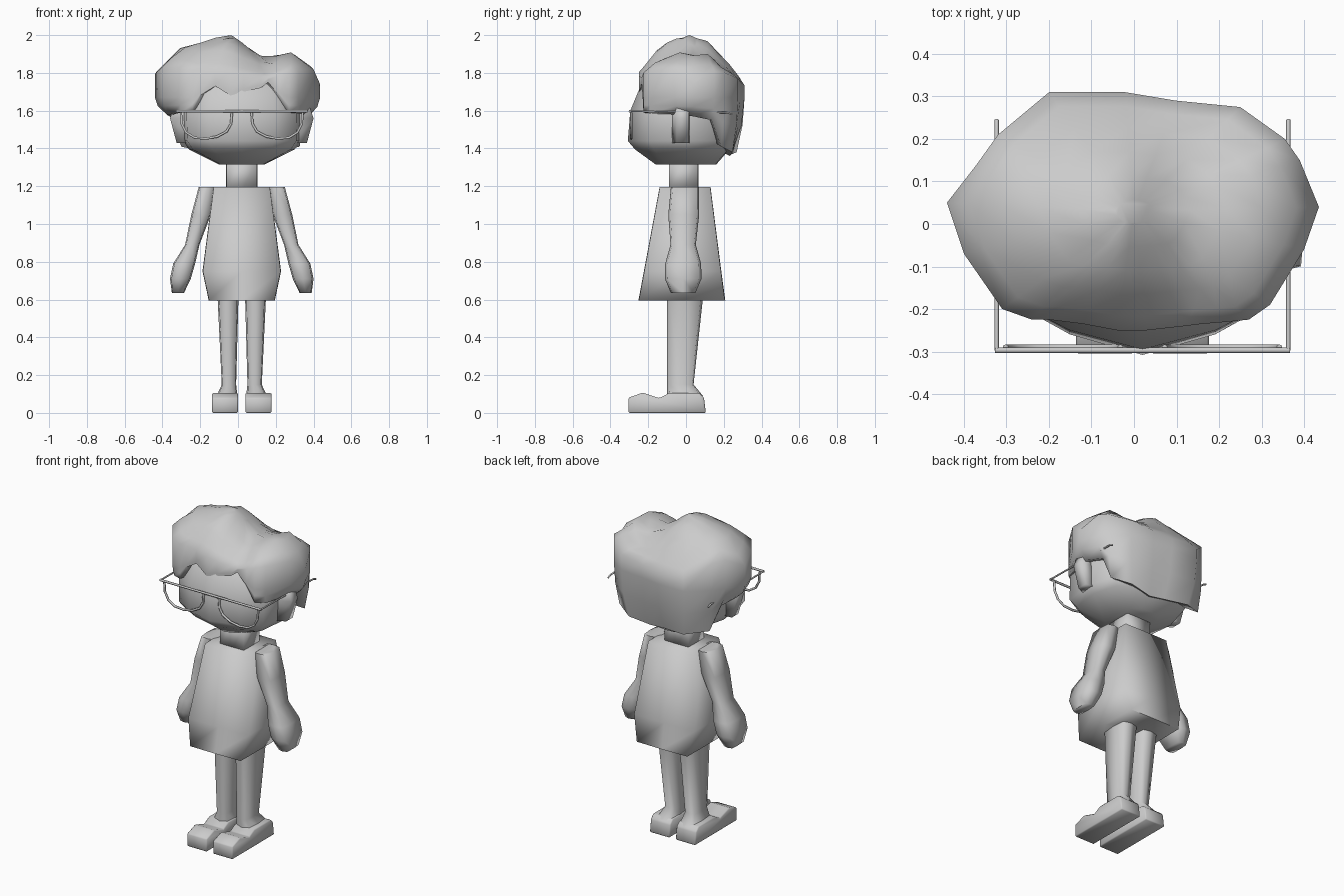
import bpy, bmesh, math

if "Cube" in bpy.data.objects:
    bpy.data.objects.remove(bpy.data.objects["Cube"])

CX = 0.02  # mirror plane of the figure
mat = bpy.data.materials.new("plain grey")
mat.diffuse_color = (0.6, 0.6, 0.6, 1)
mat.use_nodes = True
mat.node_tree.nodes["Principled BSDF"].inputs["Base Color"].default_value = mat.diffuse_color


def skin(name, rings, angle=40):
    """Join closed rings of points into a capped solid."""
    bm = bmesh.new()
    vs = [[bm.verts.new(p) for p in r] for r in rings]
    n = len(vs[0])
    for a, b in zip(vs, vs[1:]):
        for i in range(n):
            j = (i + 1) % n
            bm.faces.new((a[i], a[j], b[j], b[i]))
    bm.faces.new(vs[0][::-1])
    bm.faces.new(vs[-1])
    bmesh.ops.recalc_face_normals(bm, faces=bm.faces)
    me = bpy.data.meshes.new(name)
    bm.to_mesh(me)
    bm.free()
    me.materials.append(mat)
    ob = bpy.data.objects.new(name, me)
    bpy.context.collection.objects.link(ob)
    bpy.ops.object.select_all(action='DESELECT')
    bpy.context.view_layer.objects.active = ob
    ob.select_set(True)
    bpy.ops.object.shade_smooth_by_angle(angle=math.radians(angle))
    return ob


def ring(cx, cy, z, rx, ry, n=8, p=0.4):
    """Rounded-box cross-section; a smaller p is boxier."""
    out = []
    for i in range(n):
        a = 2 * math.pi * i / n
        c, s = round(math.cos(a), 6), round(math.sin(a), 6)
        out.append((cx + rx * math.copysign(abs(c) ** p, c),
                    cy + ry * math.copysign(abs(s) ** p, s), z))
    return out


def lerp(table, x):
    if x <= table[0][0]:
        return table[0][1]
    for (a, va), (b, vb) in zip(table, table[1:]):
        if x <= b:
            return va + (vb - va) * (x - a) / (b - a)
    return table[-1][1]


def tube(name, pts, r=0.007):
    cu = bpy.data.curves.new(name, 'CURVE')
    cu.dimensions = '3D'
    cu.bevel_depth = r
    cu.bevel_resolution = 1
    cu.use_fill_caps = True
    sp = cu.splines.new('POLY')
    sp.points.add(len(pts) - 1)
    for q, p in zip(sp.points, pts):
        q.co = (*p, 1)
    cu.materials.append(mat)
    bpy.context.collection.objects.link(bpy.data.objects.new(name, cu))


# Dress and neck: boxy sections
skin("dress", [ring(CX, y, z, rx, ry, 8, 0.03) for z, rx, y, ry in
               [(0.595, 0.175, -0.022, 0.23), (0.75, 0.208, -0.018, 0.205),
                (1.195, 0.15, -0.005, 0.135)]], 95)
skin("neck", [ring(CX, -0.012, z, 0.083, 0.078, 8, 0.05) for z in (1.17, 1.35)], 95)

# Head: plan with a pointed centre front and broad cheeks
half = [(0, -1), (0.55, -0.83), (0.93, -0.6), (1, 0.1), (0.85, 0.7), (0.45, 0.97)]
plan = half + [(0, 1)] + [(-x, y) for x, y in half[:0:-1]]
skin("head", [[(CX + rx * u, y + ry * v, z) for u, v in plan] for z, rx, y, ry in
              [(1.315, 0.12, 0, 0.16), (1.395, 0.28, -0.02, 0.25),
               (1.44, 0.31, -0.025, 0.283), (1.6, 0.315, -0.025, 0.27),
               (1.72, 0.28, -0.02, 0.225), (1.82, 0.2, 0, 0.14)]], 70)

for s, side in ((-1, "left"), (1, "right")):
    # Arm with hand
    skin(side + "_arm", [ring(CX + s * x, y, z, rx, ry) for x, y, z, rx, ry in
                         [(0.18, -0.005, 1.195, 0.048, 0.075), (0.215, -0.012, 1.05, 0.052, 0.082),
                          (0.262, -0.015, 0.89, 0.038, 0.067), (0.305, -0.015, 0.79, 0.058, 0.095),
                          (0.325, -0.015, 0.71, 0.055, 0.097), (0.338, -0.015, 0.635, 0.032, 0.065)]], 80)
    # Leg
    skin(side + "_leg", [ring(CX + s * x, y, z, rx, ry) for x, y, z, rx, ry in
                         [(0.073, -0.005, 0.63, 0.056, 0.097), (0.068, -0.03, 0.15, 0.038, 0.07),
                          (0.078, -0.005, 0.09, 0.055, 0.095)]], 80)
    # Shoe: side profile widened in x
    prof = [(-0.305, 0), (-0.305, 0.08), (-0.23, 0.107), (-0.14, 0.078),
            (-0.09, 0.105), (0.07, 0.105), (0.095, 0.08), (0.105, 0)]
    shoe = skin(side + "_shoe", [[(CX + s * x, y, z) for y, z in prof]
                                 for x in (0.02, 0.157)], 95)
    bv = shoe.modifiers.new("soft edges", 'BEVEL')
    bv.width = 0.006
    # Ear
    skin(side + "_ear", [[(CX + s * x, y, z) for x, y in
                          ((0.28, -0.08), (o, -0.05), (o, 0.015), (0.28, 0.02))]
                         for z, o in ((1.43, 0.345), (1.56, 0.38), (1.62, 0.36))], 95)
    # Spectacle rim and temple
    tube(side + "_rim", [(CX + s * x, -0.29, z) for x, z in
                         [(0.322, 1.59), (0.318, 1.53), (0.295, 1.485), (0.25, 1.457), (0.19, 1.452),
                          (0.13, 1.463), (0.08, 1.49), (0.057, 1.53), (0.052, 1.59)]])
    tube(side + "_temple", [(CX + s * 0.343, -0.297, 1.597), (CX + s * 0.343, 0.22, 1.59),
                            (CX + s * 0.343, 0.245, 1.58)], 0.005)
tube("spectacle_bar", [(CX - 0.347, -0.297, 1.597), (CX + 0.347, -0.297, 1.597)])

# Hair: plan outline with lower edge height and lower edge scale
outline = [(-.44, .05, 1.58, .86), (-.40, -.07, 1.58, .86), (-.31, -.20, 1.59, .97),
           (-.24, -.225, 1.60, 1), (-.20, -.225, 1.68, 1), (-.12, -.235, 1.73, 1),
           (-.04, -.25, 1.68, 1), (.03, -.25, 1.70, 1), (.12, -.24, 1.72, 1),
           (.16, -.235, 1.75, 1), (.22, -.23, 1.68, 1), (.27, -.225, 1.59, 1),
           (.32, -.19, 1.585, 1), (.40, -.06, 1.58, .88), (.435, .04, 1.57, .86),
           (.39, .15, 1.55, .88), (.355, .2, 1.41, .92), (.25, .275, 1.38, .88),
           (.1, .29, 1.36, .78), (-.02, .31, 1.37, .76), (-.2, .31, 1.38, .85),
           (-.32, .21, 1.41, .94), (-.37, .14, 1.55, .9)]
crest = [(-.44, 1.8), (-.31, 1.94), (-.04, 2.005), (.15, 1.87), (.27, 1.925), (.41, 1.82), (.435, 1.74)]
fall = [(-.26, .25), (-.2, .5), (-.14, .8), (0, 1), (.12, .88), (.25, .4), (.31, .05)]


def at(x, y, k, z):
    return (x * k, 0.03 + (y - 0.03) * k, z)


def mid(zb):
    return max(1.67, zb + 0.015)


def top(x, y, k, zb):
    px, py, _ = at(x, y, k, 0)
    z = 1.72 + (lerp(crest, px) - 1.72) * lerp(fall, py)
    return (px, py, max(z, mid(zb) + 0.01))


rings = [[at(x, y, k * 0.8, zb + 0.02) for x, y, zb, k in outline],
         [at(x, y, k, zb) for x, y, zb, k in outline],
         [at(x, y, k + (1 - k) * 0.75, (zb + mid(zb)) / 2) for x, y, zb, k in outline],
         [at(x, y, 1, mid(zb)) for x, y, zb, k in outline]]
rings += [[top(x, y, s, zb) for x, y, zb, k in outline] for s in (1, .88, .7, .5, .3, .1)]
skin("hair", rings, 65)
